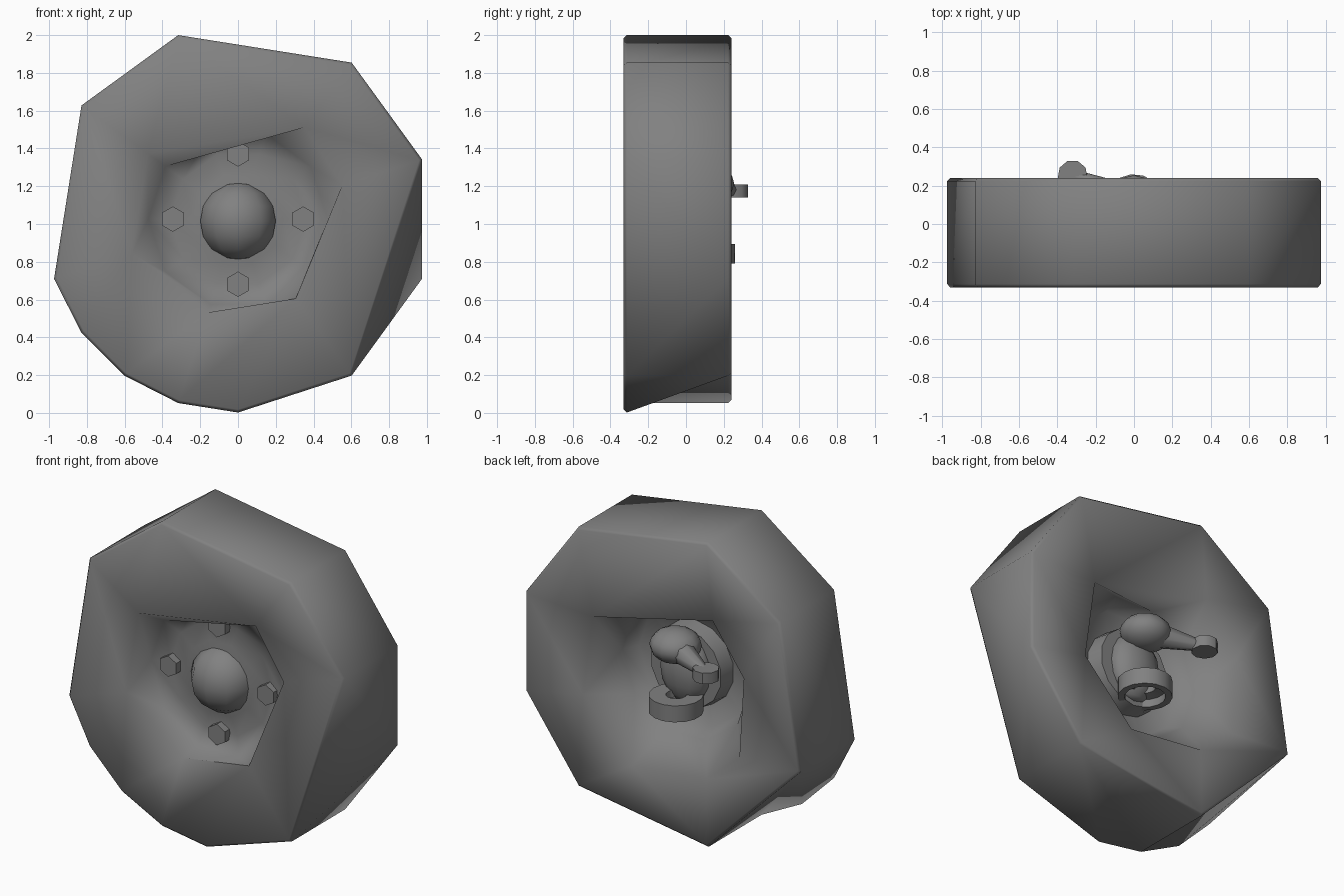
import bpy, bmesh, math
from mathutils import Vector, Matrix

if "Cube" in bpy.data.objects:
    bpy.data.objects.remove(bpy.data.objects["Cube"])

CZ = 1.026  # axle height

# One dark rubber/metal tone for all parts
dark = bpy.data.materials.new("dark_grey")
dark.diffuse_color = (0.22, 0.22, 0.22, 1)
dark.use_nodes = True
dark.node_tree.nodes["Principled BSDF"].inputs["Base Color"].default_value = dark.diffuse_color


def polar(a, r):
    a = math.radians(a)
    return Vector((r * math.cos(a), r * math.sin(a)))


def ring(keys, r, y, order={}):
    """Corners around the axle as (stitching order, point)."""
    rs = r if isinstance(r, list) else [r] * len(keys)
    return [(order.get(a, a), (polar(a, k).x, y, CZ + polar(a, k).y))
            for a, k in zip(keys, rs)]


def make(name, bm, angle=40):
    bmesh.ops.recalc_face_normals(bm, faces=bm.faces)
    me = bpy.data.meshes.new(name)
    bm.to_mesh(me)
    bm.free()
    me.materials.append(dark)
    ob = bpy.data.objects.new(name, me)
    bpy.context.collection.objects.link(ob)
    bpy.ops.object.select_all(action='DESELECT')
    ob.select_set(True)
    bpy.context.view_layer.objects.active = ob
    bpy.ops.object.shade_smooth_by_angle(angle=math.radians(angle))
    return ob


def zip_rings(bm, a, b):
    """Triangles between two rings that may have different corner counts."""
    na, nb, i, j = len(a), len(b), 0, 0
    while i < na or j < nb:
        aa = a[(i + 1) % na][0] + 360 * ((i + 1) // na) if i < na else 1e9
        bb = b[(j + 1) % nb][0] + 360 * ((j + 1) // nb) if j < nb else 1e9
        p, q = a[i % na][1], b[j % nb][1]
        if aa <= bb:
            i += 1
            bm.faces.new((p, a[i % na][1], q))
        else:
            j += 1
            bm.faces.new((p, b[j % nb][1], q))


def loft(name, rings, angle=40):
    """Closed loop of rings."""
    bm = bmesh.new()
    vs = [[(a, bm.verts.new(p)) for a, p in r] for r in rings]
    for a, b in zip(vs, vs[1:] + vs[:1]):
        zip_rings(bm, a, b)
    return make(name, bm, angle)


def rod(name, p, q, r1, r2, n, turn=0.0, angle=40):
    """Straight or tapered round bar between two points."""
    p, q = Vector(p), Vector(q)
    d = q - p
    m = (Matrix.Translation((p + q) / 2) @ d.to_track_quat('Z', 'Y').to_matrix().to_4x4()
         @ Matrix.Rotation(math.radians(turn), 4, 'Z'))
    bm = bmesh.new()
    bmesh.ops.create_cone(bm, cap_ends=True, segments=n, radius1=r1, radius2=r2,
                          depth=d.length, matrix=m)
    return make(name, bm, angle)


def ball(name, c, s, u=12, v=8):
    bm = bmesh.new()
    bmesh.ops.create_uvsphere(bm, u_segments=u, v_segments=v, radius=1,
                              matrix=Matrix.Translation(c) @ Matrix.Diagonal((*s, 1)))
    return make(name, bm, 60)


# Tyre and rim: irregular faceted outline, different corners front and back
front = [18, 54, 108, 144, 198, 216, 234, 252, 270, 306]
back = [18, 54, 108, 144, 198, 252, 306, 342]
hole_f = [18, 54, 144, 198, 252, 306]
hole_b = [30, 126, 163, 212, 240, 290, 338]
bead = range(0, 360, 36)
skew = {270: 306.5, 306: 306.6}  # the lowest front corner joins the next back one
loft("wheel", [
    ring(front, 1.008, -.33, skew), ring(front, 1.024, -.313, skew),
    ring(back, 1.024, .223), ring(back, 1.008, .24),
    ring(hole_b, [.57, .6, .6, .64, .62, .63, .61], .235),
    ring(bead, .45, .0), ring(bead, .4, -.1), ring(bead, .12, -.11),
    ring(bead, .12, -.19), ring(bead, .24, -.175), ring(bead, .36, -.165),
    ring(bead, .475, -.2),
    ring(hole_f, [.58, .6, .59, .59, .52, .52], -.325)], angle=85)

# Hub dome and wheel bolts
ball("hub_cap", (0, -.13, 1.015), (.21, .2, .21), 10, 8)
for i in range(4):
    c = polar(90 * i, .345)
    p = Vector((c.x, 0, CZ + c.y))
    rod("wheel_bolt", p + Vector((0, -.14, 0)), p + Vector((0, -.215, 0)),
        .067, .067, 6, turn=90 if i % 2 == 0 else 0, angle=30)
    if i % 2 == 0:  # side bolts stand on a corner the other way
        turn = Matrix.Rotation(math.radians(30), 4, 'Y')
        bpy.context.object.data.transform(
            Matrix.Translation(p) @ turn @ Matrix.Translation(-p))

# Steering knuckle behind the wheel plate
rod("hub_flange", (0, -.13, CZ), (0, .0, CZ), .27, .25, 14)
ball("knuckle_body", (0, .0, CZ), (.17, .1, .22), 12, 8)
ball("upper_joint", (0, .105, 1.215), (.155, .15, .105), 12, 8)


# Lower joint: short open sleeve
def circle(r, z):
    return [(i, (polar(i, r).x, .1 + polar(i, r).y, z)) for i in range(0, 360, 24)]


loft("lower_joint", [circle(.16, .79), circle(.16, .895), circle(.06, .895),
                     circle(.06, .85), circle(.12, .84), circle(.12, .79)])

# Steering arm and its end eye
end = Vector((-.32, .255, 1.175))
rod("steering_arm", (-.02, .12, 1.21), end, .085, .03, 8, angle=60)
rod("arm_end", end - Vector((0, 0, .035)), end + Vector((0, 0, .035)), .078, .078, 9)
